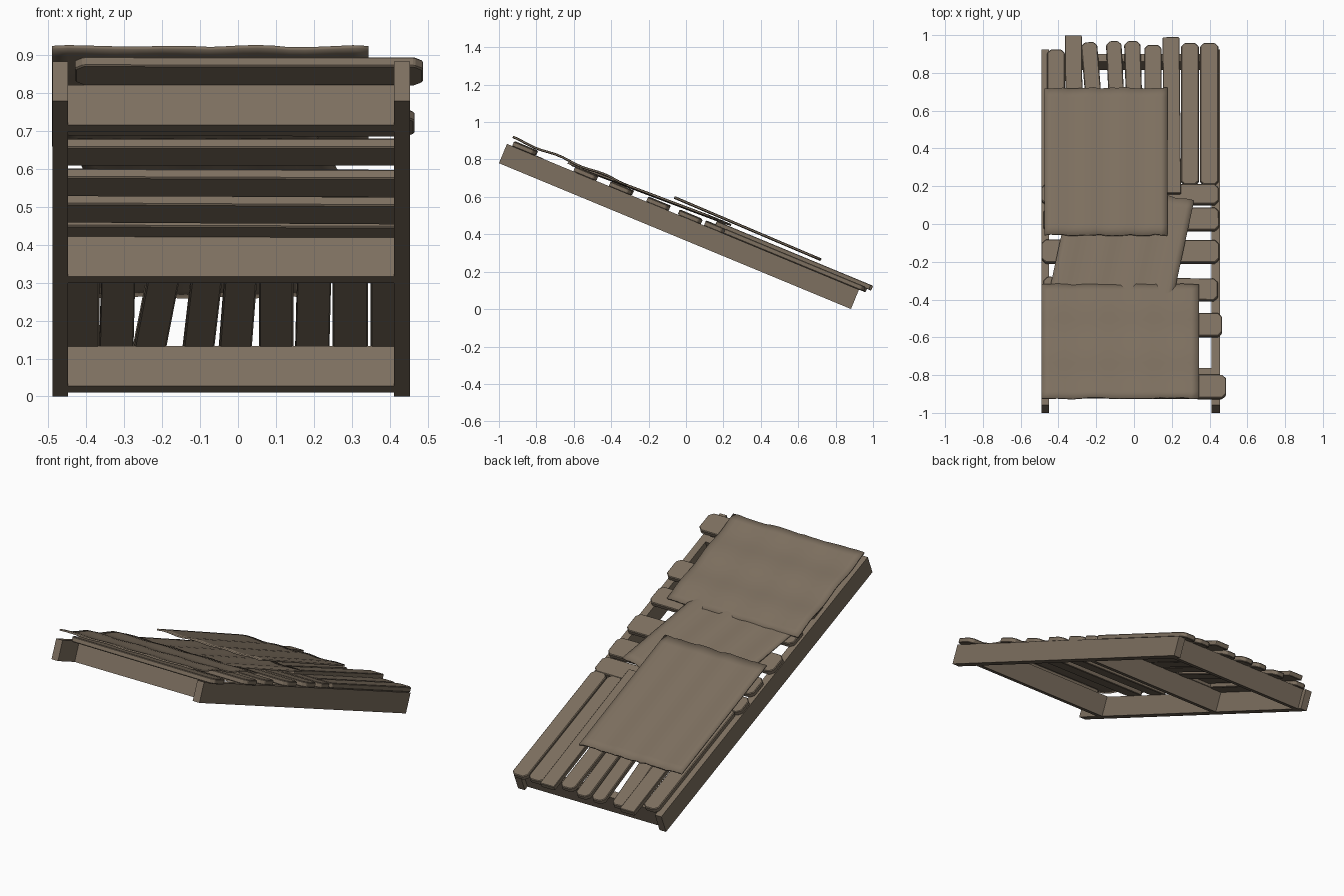
import bpy, bmesh, math, random
from mathutils import Matrix, Vector

if "Cube" in bpy.data.objects:
    bpy.data.objects.remove(bpy.data.objects["Cube"])

random.seed(4)
TILT = math.radians(22.5)
# Slope frame: x across, s down the slope, n out of the upper face
SLOPE = Matrix.Translation((0, -1, 0.78)) @ Matrix.Rotation(-TILT, 4, 'X')
H = 0.112          # rail height
T = 0.028          # plank thickness

wood = bpy.data.materials.new("weathered brown wood")
wood.diffuse_color = (0.205, 0.16, 0.115, 1)
wood.use_nodes = True
wood.node_tree.nodes["Principled BSDF"].inputs["Base Color"].default_value = wood.diffuse_color


def s_at(y, n):
    """Distance down the slope for a world y at height n above the underside."""
    return (y + 1 - math.sin(TILT) * n) / math.cos(TILT)


def finish(name, bm):
    bmesh.ops.recalc_face_normals(bm, faces=bm.faces)
    me = bpy.data.meshes.new(name)
    bm.to_mesh(me)
    bm.free()
    me.materials.append(wood)
    ob = bpy.data.objects.new(name, me)
    ob.matrix_world = SLOPE
    bpy.context.collection.objects.link(ob)
    return ob


def board(name, x0, x1, s0, s1, n0, n1, chamfer=0.0, turn=0.0, roll=0.0, bevel=0.0):
    """Prism with clipped corners, turned in the slope plane about its middle."""
    a, b, c = (x1 - x0) / 2, (s1 - s0) / 2, chamfer
    if c:
        pts = [(-a + c, -b), (a - c, -b), (a, -b + c), (a, b - c),
               (a - c, b), (-a + c, b), (-a, b - c), (-a, -b + c)]
    else:
        pts = [(-a, -b), (a, -b), (a, b), (-a, b)]
    bm = bmesh.new()
    h = (n1 - n0) / 2
    f = bm.faces.new([bm.verts.new((x, s, -h)) for x, s in pts])
    ext = bmesh.ops.extrude_face_region(bm, geom=[f])
    bmesh.ops.translate(bm, vec=(0, 0, 2 * h),
                        verts=[v for v in ext['geom'] if isinstance(v, bmesh.types.BMVert)])
    bm.transform(Matrix.Translation(((x0 + x1) / 2, (s0 + s1) / 2, (n0 + n1) / 2))
                 @ Matrix.Rotation(turn, 4, 'Z') @ Matrix.Rotation(roll, 4, 'Y'))
    ob = finish(name, bm)
    if bevel:
        m = ob.modifiers.new("worn edges", 'BEVEL')
        m.width, m.segments = bevel, 1
    return ob


def sheet(name, cx, cy, width, length, n_front, n_back, turn=0.0, wave=0.003, sag=0.0):
    """Thin, gently rippled covering sheet."""
    nx, ns = 20, 16
    bm = bmesh.new()
    cs = s_at(cy, (n_front + n_back) / 2)
    rot = Matrix.Rotation(turn, 4, 'Z')
    jag = [[random.uniform(-0.004, 0.004) for _ in range(nx + 1)] for _ in range(2)]
    rows = []
    for j in range(ns + 1):
        v = j / ns
        row = []
        for i in range(nx + 1):
            u = i / nx
            edge = jag[0][i] if j == 0 else jag[1][i] if j == ns else 0
            p = rot @ Vector(((u - 0.5) * width, (v - 0.5) * length + edge, 0))
            n = (n_front + (n_back - n_front) * v + wave * math.sin(u * math.pi * 7)
                 + sag * math.cos(v * math.pi * 5))
            row.append(bm.verts.new((p.x + cx, p.y + cs, n)))
        rows.append(row)
    for j in range(ns):
        for i in range(nx):
            bm.faces.new((rows[j][i], rows[j][i + 1], rows[j + 1][i + 1], rows[j + 1][i]))
    ob = finish(name, bm)
    m = ob.modifiers.new("thickness", 'SOLIDIFY')
    m.thickness, m.offset = 0.009, 0
    bpy.context.view_layer.objects.active = ob
    ob.select_set(True)
    bpy.ops.object.shade_smooth_by_angle(angle=math.radians(35))
    ob.select_set(False)


# Side rails, each in two lengths butted at the middle beam
for side, x0, x1 in (("left", -0.49, -0.449), ("right", 0.411, 0.454)):
    board(side + "_front_rail", x0, x1, 0, 1.2, 0, H)
    board(side + "_back_rail", x0, x1, 1.2, 2.037, 0, H)

# Cross beams between the rails
for name, s in (("front_beam", 0.165), ("middle_beam", 1.21), ("back_beam", 1.965)):
    board(name, -0.45, 0.412, s, s + 0.045, 0.0, H + 0.002)

# Cross planks on the upper half: left x, right x, middle y, width, turn
cross = [(-0.43, 0.488, -0.855, 0.133, -0.006),
         (-0.47, 0.466, -0.53, 0.133, 0.0),
         (-0.48, 0.444, -0.34, 0.125, -0.01),
         (-0.49, 0.450, -0.142, 0.130, 0.0),
         (-0.48, 0.450, 0.028, 0.130, 0.005),
         (-0.49, 0.448, 0.160, 0.115, 0.0)]
for k, (x0, x1, y, w, turn) in enumerate(cross):
    s = s_at(y, H + T)
    board(f"cross_plank_{k + 1}", x0, x1, s - w / 2, s + w / 2, H, H + T,
          0.022, turn, 0.004, 0.004)

# Long planks on the lower half: x range, front y, back y, extra lift, turn
long_planks = [(-0.46, -0.366, 0.20, 0.925, 0.0, 0.0),
               (-0.362, -0.272, 0.17, 1.0, 0.02, 0.01),
               (-0.25, -0.165, 0.20, 0.965, 0.0, 0.075),
               (-0.13, -0.048, 0.20, 0.97, 0.0, 0.045),
               (-0.04, 0.046, 0.20, 0.97, 0.0, 0.03),
               (0.055, 0.146, 0.20, 0.95, 0.0, 0.0),
               (0.155, 0.245, 0.165, 0.99, 0.02, 0.01),
               (0.249, 0.343, 0.21, 0.96, 0.0, 0.0),
               (0.350, 0.447, 0.21, 0.96, 0.0, 0.0)]
for k, (x0, x1, y0, y1, lift, turn) in enumerate(long_planks):
    n = H + lift
    board(f"long_plank_{k + 1}", x0, x1, s_at(y0, n + T), s_at(y1, n + T), n, n + T,
          0.004 if lift else 0.02, turn, 0.0, 0.004)

# Loose covering sheets: upper, skewed middle, raised lower
sheet("upper_sheet", -0.073, -0.622, 0.835, 0.654, H + 0.042, H + 0.045, 0, 0.002, 0.005)
sheet("middle_sheet", -0.082, -0.195, 0.65, 0.82, H + 0.030, H + 0.056, -0.20, 0.003)
sheet("lower_sheet", -0.149, 0.33, 0.65, 0.845, H + 0.078, H + 0.070, 0, 0.003)
